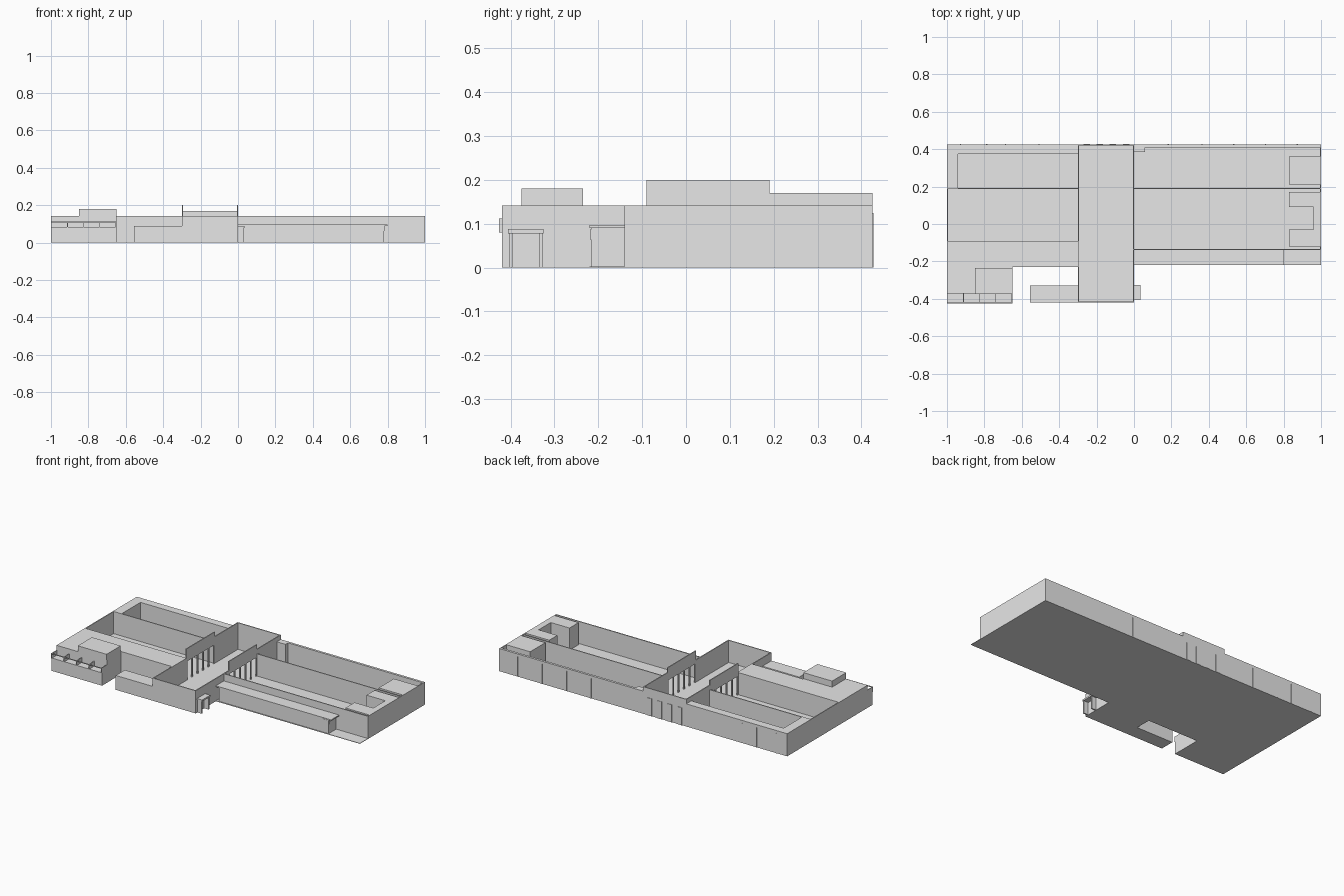
import bpy

cube = bpy.data.objects.get("Cube")
if cube:
    bpy.data.objects.remove(cube, do_unlink=True)

grey = bpy.data.materials.new("plain_grey")
grey.use_nodes = True
tone = (0.8, 0.8, 0.8, 1)
grey.diffuse_color = tone
grey.node_tree.nodes["Principled BSDF"].inputs["Base Color"].default_value = tone

H = 0.142      # main wall height
T = 0.006      # wall thickness
BACK, MID, FRONT = 0.425, 0.19, -0.42


def box(name, x0, x1, y0, y1, z0=0.0, z1=H):
    verts = [(x, y, z) for z in (z0, z1)
             for x, y in ((x0, y0), (x1, y0), (x1, y1), (x0, y1))]
    faces = [(3, 2, 1, 0), (4, 5, 6, 7)]
    faces += [(i, (i + 1) % 4, (i + 1) % 4 + 4, i + 4) for i in range(4)]
    mesh = bpy.data.meshes.new(name)
    mesh.from_pydata(verts, [], faces)
    mesh.materials.append(grey)
    ob = bpy.data.objects.new(name, mesh)
    bpy.context.collection.objects.link(ob)
    return ob


def wall_x(name, x0, x1, y, z0=0.0, z1=H):
    """Thin wall running along x, its front face at y."""
    return box(name, x0, x1, y, y + T, z0, z1)


def wall_y(name, x, y0, y1, z0=0.0, z1=H):
    """Thin wall running along y, its left-hand face at x."""
    return box(name, x, x + T, y0, y1, z0, z1)


# Ground floors of the open-topped wings and hall
box("wing_floor", -1, 1, -0.22, BACK, 0, 0.003)
box("hall_floor", -0.3, 0, FRONT, -0.22, 0, 0.003)

# Outer and dividing walls of the wings
wall_y("right_end_wall", -1, -0.23, BACK)
wall_y("left_end_wall", 1 - T, -0.14, BACK)
wall_x("left_wing_front_wall", 0, 1, -0.14)
for side, x0, x1 in (("right", -1, -0.3), ("left", 0, 1)):
    wall_x(side + "_wing_back_wall", x0, x1, BACK - T)
    wall_x(side + "_wing_dividing_wall", x0, x1, MID - T / 2)

# Closed store rooms and ledges along the inside walls
box("right_back_ledge", -1, -0.3, 0.375, BACK)
box("right_end_ledge", -1, -0.94, MID, 0.375)
box("left_back_ledge", 0, 1, 0.41, BACK)
box("left_back_corner_room", 0, 0.06, 0.385, 0.41)
box("store_room", 0.83, 1, 0.21, 0.36)
box("closed_room_spine", 0.96, 1, -0.12, 0.17)
for name, y0, y1 in (("back", 0.09, 0.17), ("front", -0.12, -0.03)):
    box("closed_room_" + name, 0.83, 0.96, y0, y1)

# Central hall: outer walls
wall_x("hall_front_wall", -0.3, 0, FRONT)
wall_x("hall_back_wall", -0.3, 0, BACK - T, 0, 0.17)
for side, x in (("right", -0.3), ("left", -T)):
    wall_y(side + "_hall_front_side", x, FRONT, -0.09)
    wall_y(side + "_hall_back_side", x, MID, BACK, 0, 0.17)
    # raised panel carried by a row of columns
    wall_y(side + "_hall_raised_panel", x, -0.09, MID, 0.12, 0.2)
    for i in range(6):
        y = -0.09 + i * 0.054
        wall_y(side + "_hall_column", x, y, y + 0.01, 0, 0.12)

# Back doors of the hall
for i in range(4):
    x = -0.27 + i * 0.07
    box("back_door", x, x + 0.035, BACK, BACK + 0.003, 0, 0.11)

# Roofed front rooms of the right wing
box("right_front_rooms", -1, -0.3, -0.23, -0.09)
box("annex", -1, -0.65, -0.372, -0.23)
box("annex_lower_front", -1, -0.65, FRONT, -0.372, 0, 0.082)
box("annex_roof_box", -0.85, -0.65, -0.375, -0.235, H, 0.18)
box("low_front_block", -0.555, -0.3, FRONT, -0.33, 0, 0.09)

# Annex balcony rails and posts
for z in (0.08, 0.108):
    box("balcony_rail", -1, -0.65, -0.426, FRONT, z, z + 0.004)
for i in range(5):
    x = -1 + i * 0.0865
    box("balcony_post", x, x + 0.004, -0.426, FRONT, 0.08, 0.112)
    box("balcony_divider", x, x + 0.004, FRONT, -0.372, 0.08, 0.112)

# Covered passage in front of the left wing
box("passage", 0.02, 0.78, -0.215, -0.14, 0, 0.09)
box("passage_roof", 0, 0.8, -0.22, -0.14, 0.09, 0.097)
box("passage_front_window", 0.72, 0.777, -0.218, -0.215, 0.063, 0.088)
box("passage_end_window", 0.78, 0.783, -0.212, -0.145, 0.063, 0.088)

# Side entrance porch
box("porch_roof", 0, 0.035, -0.406, -0.325, 0.078, 0.088)
for y in (-0.404, -0.335):
    box("porch_side", 0, 0.03, y, y + 0.008, 0, 0.078)

# Slim upright strips along the back wall
for x in (0.87, 0.7, 0.53, 0.36, 0.18, -0.51, -0.69, -0.79, -0.93):
    box("back_wall_strip", x, x + 0.006, BACK, BACK + 0.002, 0, 0.125)
